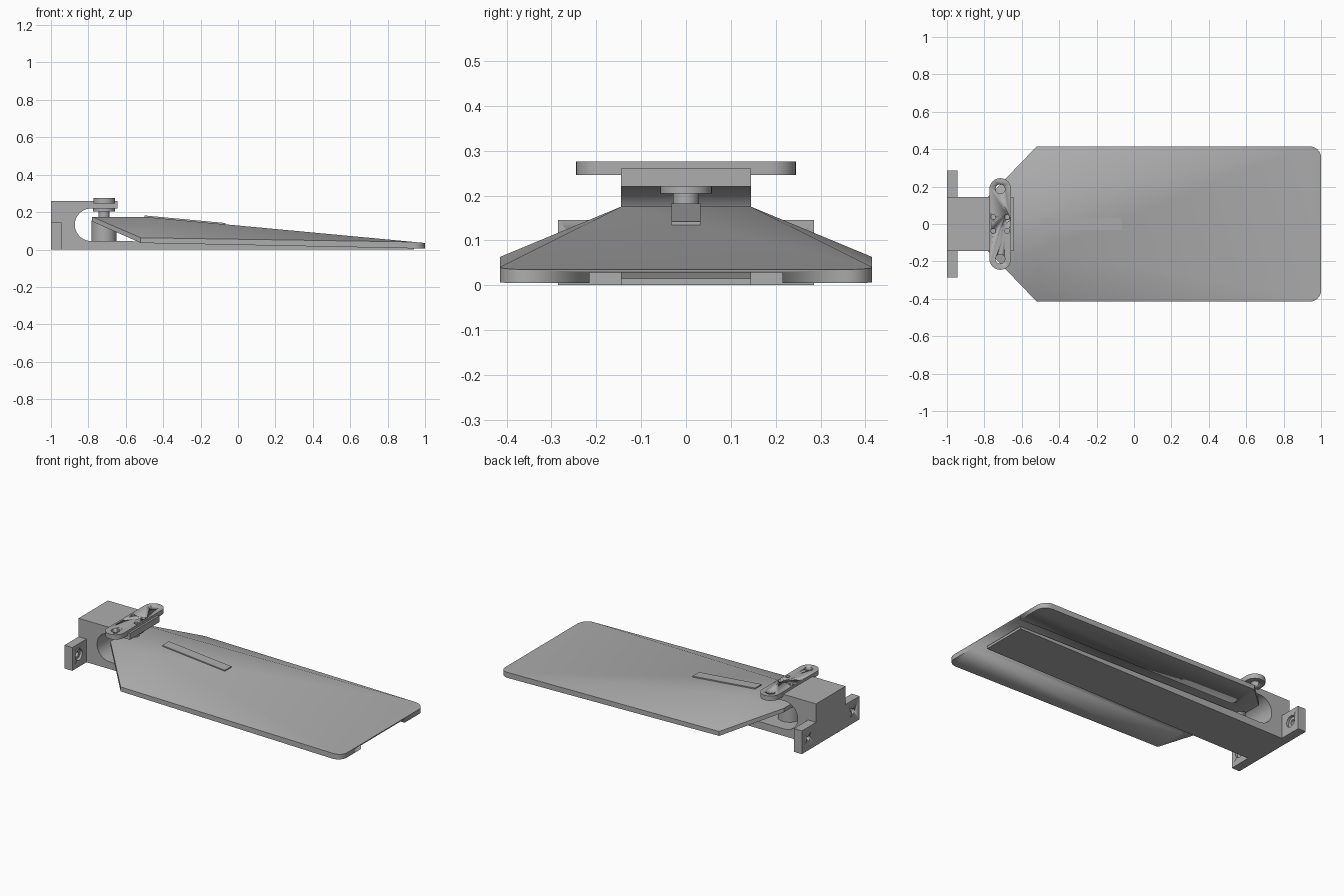
import bpy, bmesh, math
from mathutils import Matrix

if "Cube" in bpy.data.objects:
    bpy.data.objects.remove(bpy.data.objects["Cube"])

grey = bpy.data.materials.new("plain grey")
grey.diffuse_color = (0.42, 0.42, 0.42, 1)
grey.use_nodes = True
grey.node_tree.nodes["Principled BSDF"].inputs["Base Color"].default_value = grey.diffuse_color


def make(name, bm, smooth=30):
    bmesh.ops.recalc_face_normals(bm, faces=bm.faces)
    me = bpy.data.meshes.new(name)
    bm.to_mesh(me)
    bm.free()
    ob = bpy.data.objects.new(name, me)
    bpy.context.collection.objects.link(ob)
    me.materials.append(grey)
    bpy.ops.object.select_all(action='DESELECT')
    ob.select_set(True)
    bpy.context.view_layer.objects.active = ob
    bpy.ops.object.shade_smooth_by_angle(angle=math.radians(smooth))
    return ob


def prism(name, pts, a, b, axis='z'):
    """Extrude a 2D outline: along z (pts are x, y) or along y (pts are x, z)."""
    bm = bmesh.new()
    vec = (lambda p, t: (p[0], p[1], t)) if axis == 'z' else (lambda p, t: (p[0], t, p[1]))
    lo = [bm.verts.new(vec(p, a)) for p in pts]
    hi = [bm.verts.new(vec(p, b)) for p in pts]
    bm.faces.new(lo)
    bm.faces.new(hi)
    for i in range(len(pts)):
        j = (i + 1) % len(pts)
        bm.faces.new((lo[i], lo[j], hi[j], hi[i]))
    return make(name, bm)


def box(name, x0, x1, y0, y1, z0, z1):
    return prism(name, [(x0, y0), (x1, y0), (x1, y1), (x0, y1)], z0, z1)


def cylinder(name, r, loc, depth, axis='z'):
    bm = bmesh.new()
    m = Matrix.Translation(loc)
    if axis == 'x':
        m = m @ Matrix.Rotation(math.pi / 2, 4, 'Y')
    bmesh.ops.create_cone(bm, cap_ends=True, segments=32, radius1=r, radius2=r, depth=depth, matrix=m)
    return make(name, bm)


def arc(cx, cy, r, a0, a1, n=12):
    return [(cx + r * math.cos(math.radians(a0 + (a1 - a0) * i / n)),
             cy + r * math.sin(math.radians(a0 + (a1 - a0) * i / n))) for i in range(n + 1)]


def cut(ob, cutter):
    mod = ob.modifiers.new("cut", 'BOOLEAN')
    mod.operation = 'DIFFERENCE'
    mod.solver = 'EXACT'
    mod.object = cutter
    bpy.context.view_layer.objects.active = ob
    bpy.ops.object.modifier_apply(modifier=mod.name)
    bpy.data.objects.remove(cutter)


# C-shaped frame with a long tapering tongue under the pedal
prism("frame", [(-1, 0), (0.94, 0), (0.94, 0.015), (-0.6, 0.045)]
      + arc(-0.785, 0.1325, 0.0875, 270, 90, 20)
      + [(-0.645, 0.22), (-0.645, 0.26), (-1, 0.26)], -0.145, 0.145, 'y')

# Mounting ears with counterbored holes
for s, side in ((-1, "front"), (1, "back")):
    ear = box(side + "_ear", -1, -0.945, *sorted((s * 0.145, s * 0.285)), 0, 0.145)
    cut(ear, cylinder("hole", 0.016, (-0.97, s * 0.22, 0.075), 0.2, 'x'))
    cut(ear, cylinder("bore", 0.034, (-0.935, s * 0.22, 0.075), 0.05, 'x'))

# Faceted pedal plate: outline with a top rim, flat sloping deck and flat underside
def deck_z(x):
    return 0.175 - 0.14 * (x + 0.5) / 1.5

def base_z(x):
    return 0.035 - 0.03 * (x + 0.52) / 1.52

bm = bmesh.new()
front = arc(0.94, -0.355, 0.06, -90, 0, 8)
corners = front + [(x, -y) for x, y in reversed(front)]
top = [bm.verts.new((x, y, deck_z(x))) for x, y in corners]
low = [bm.verts.new((x, y, base_z(x))) for x, y in corners]
shoulder, toe, knee, toe_low, knee_low = [], [], [], [], []
for s in (-1, 1):
    shoulder.append(bm.verts.new((-0.5, s * 0.145, 0.175)))
    toe.append(bm.verts.new((-0.78, s * 0.145, 0.175)))
    knee.append(bm.verts.new((-0.52, s * 0.415, 0.063)))
    toe_low.append(bm.verts.new((-0.78, s * 0.145, 0.15)))
    knee_low.append(bm.verts.new((-0.52, s * 0.415, 0.035)))
bm.faces.new([shoulder[0]] + top + [shoulder[1]])
bm.faces.new((toe[0], shoulder[0], shoulder[1], toe[1]))
for i, end in ((0, 0), (1, -1)):
    bm.faces.new((shoulder[i], knee[i], top[end]))
    bm.faces.new((toe[i], knee[i], shoulder[i]))
rim = [toe[0], knee[0]] + top + [knee[1], toe[1]]
rim_low = [toe_low[0], knee_low[0]] + low + [knee_low[1], toe_low[1]]
for i in range(len(rim)):
    j = (i + 1) % len(rim)
    bm.faces.new((rim[i], rim[j], rim_low[j], rim_low[i]))
bm.faces.new([knee_low[0]] + low + [knee_low[1]])
bm.faces.new((toe_low[0], knee_low[0], knee_low[1], toe_low[1]))
pedal = make("pedal_plate", bm)
# Slot along the underside for the tongue
cut(pedal, prism("slot", [(-0.8, -0.1), (1.1, -0.1), (1.1, base_z(1.1) + 0.023),
                          (-0.8, base_z(-0.8) + 0.023)], -0.215, 0.215, 'y'))

# Raised strip on the deck
prism("deck_strip", [(-0.5, 0.165), (-0.5, 0.182), (-0.068, deck_z(-0.068) + 0.007),
                     (-0.068, deck_z(-0.068) - 0.01)], -0.032, 0.032, 'y')

# Spring barrel, stem and clamp plate
cylinder("spring_barrel", 0.067, (-0.716, 0, 0.1), 0.11)
cylinder("stem", 0.029, (-0.716, 0, 0.18), 0.06)
cylinder("clamp_plate", 0.058, (-0.716, 0, 0.2125), 0.017)

# Capsule-shaped cross bar with end holes and four screw holes
handle = prism("cross_bar", arc(-0.715, 0.187, 0.058, 0, 180, 16) + arc(-0.715, -0.187, 0.058, 180, 360, 16),
               0.246, 0.276)
for s in (-1, 1):
    cut(handle, cylinder("end_hole", 0.025, (-0.715, s * 0.187, 0.26), 0.1))
    for dx in (-0.037, 0.037):
        cut(handle, cylinder("screw_hole", 0.013, (-0.715 + dx, s * 0.037, 0.27), 0.1))
